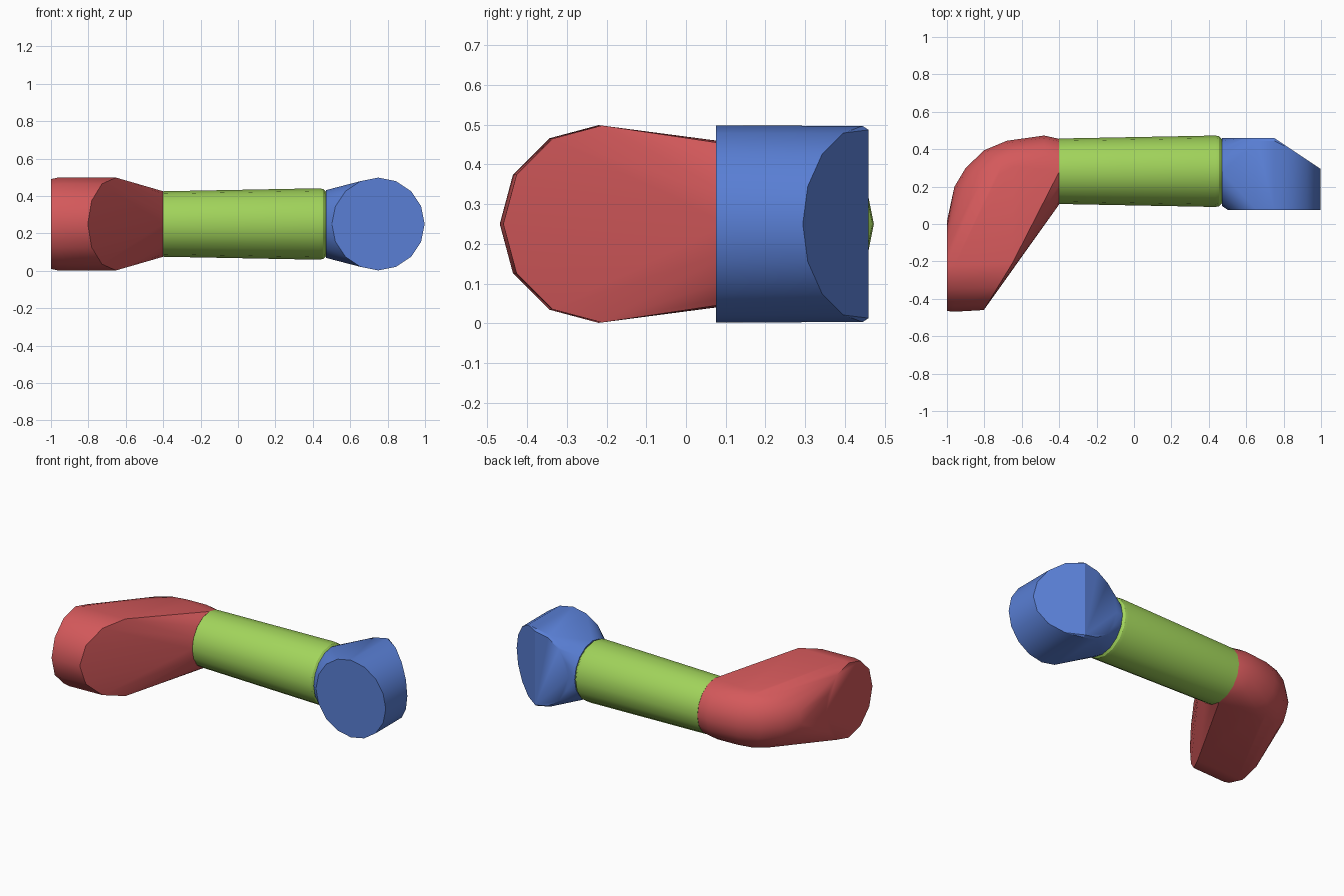
import bpy, bmesh, math
from mathutils import Vector

cube = bpy.data.objects.get("Cube")
if cube:
    bpy.data.objects.remove(cube, do_unlink=True)

UP = Vector((0, 0, 1))
MID = 0.25   # height of the arm's centre line


def material(name, rgb):
    m = bpy.data.materials.new(name)
    m.use_nodes = True
    m.diffuse_color = (*rgb, 1)
    m.node_tree.nodes["Principled BSDF"].inputs["Base Color"].default_value = (*rgb, 1)
    return m


def ring(x, y, direction, r, sides):
    """Upright circle centred at (x, y, MID), spanned by a horizontal direction and z."""
    d = Vector((*direction, 0)).normalized()
    c = Vector((x, y, MID))
    return [c + r * (math.cos(a) * d + math.sin(a) * UP)
            for a in (2 * math.pi * i / sides for i in range(sides))]


def hull(name, points, mat):
    """Convex shell wrapped round a set of cross-sections."""
    bm = bmesh.new()
    for p in points:
        bm.verts.new(p)
    bmesh.ops.remove_doubles(bm, verts=bm.verts, dist=0.0005)
    bmesh.ops.convex_hull(bm, input=list(bm.verts))
    bmesh.ops.delete(bm, geom=[v for v in bm.verts if not v.link_faces], context='VERTS')
    bmesh.ops.dissolve_limit(bm, angle_limit=math.radians(0.5),
                             verts=bm.verts, edges=bm.edges)
    bmesh.ops.recalc_face_normals(bm, faces=bm.faces)
    me = bpy.data.meshes.new(name)
    bm.to_mesh(me)
    bm.free()
    me.materials.append(mat)
    ob = bpy.data.objects.new(name, me)
    bpy.context.collection.objects.link(ob)
    bpy.ops.object.select_all(action='DESELECT')
    ob.select_set(True)
    bpy.context.view_layer.objects.active = ob
    bpy.ops.object.shade_smooth_by_angle(angle=math.radians(32))
    return ob


red = material("red", (0.66, 0.10, 0.105))
green = material("green", (0.36, 0.66, 0.105))
blue = material("blue", (0.10, 0.212, 0.665))

# Tube: slightly flared towards the blue joint, with a chamfered end
tube = []
for x, r in ((-0.40, 0.175), (0.435, 0.191), (0.455, 0.187), (0.47, 0.172)):
    tube += ring(x, 0.282, (0, 1), r, 16)
hull("arm_tube", tube, green)

# Elbow: flat outer disc, slanted inner disc, then rings swept round the bend
elbow = ring(-1.0, -0.225, (0, 1), 0.24, 12)
elbow += ring(-0.96, -0.22, (0, 1), 0.249, 12)
for p in ring(0, -0.212, (0, 1), 0.248, 12):
    p.x = -0.80 + (p.y + 0.455) * 0.61
    elbow.append(p)
for x, y in ((-0.96, 0.20), (-0.90, 0.30), (-0.80, 0.395), (-0.68, 0.445), (-0.48, 0.473)):
    t = (x + 0.96) / 0.48 * math.pi / 2
    d = (-math.cos(t), math.sin(t))
    elbow += ring(x - 0.18 * d[0], y - 0.18 * d[1], d, 0.18, 16)
elbow += ring(-0.40, 0.280, (0, 1), 0.175, 16)
hull("elbow_housing", elbow, red)

# Joint: short drum facing forward, with its rear outer corner cut at a slant
joint = ring(0.47, 0.278, (0, 1), 0.181, 16)
joint += ring(0.75, 0.075, (1, 0), 0.248, 16)
for back, r in ((0.445, 0.247), (0.46, 0.237)):
    for p in ring(0.75, back, (1, 0), r, 16):
        if p.x > 0.751:
            p = Vector((0.75 + (p.x - 0.75) * 0.248 / r, 0.46 - (p.x - 0.75) * 0.70,
                        MID + (p.z - MID) * 0.248 / r))
        joint.append(p)
hull("joint_housing", joint, blue)
